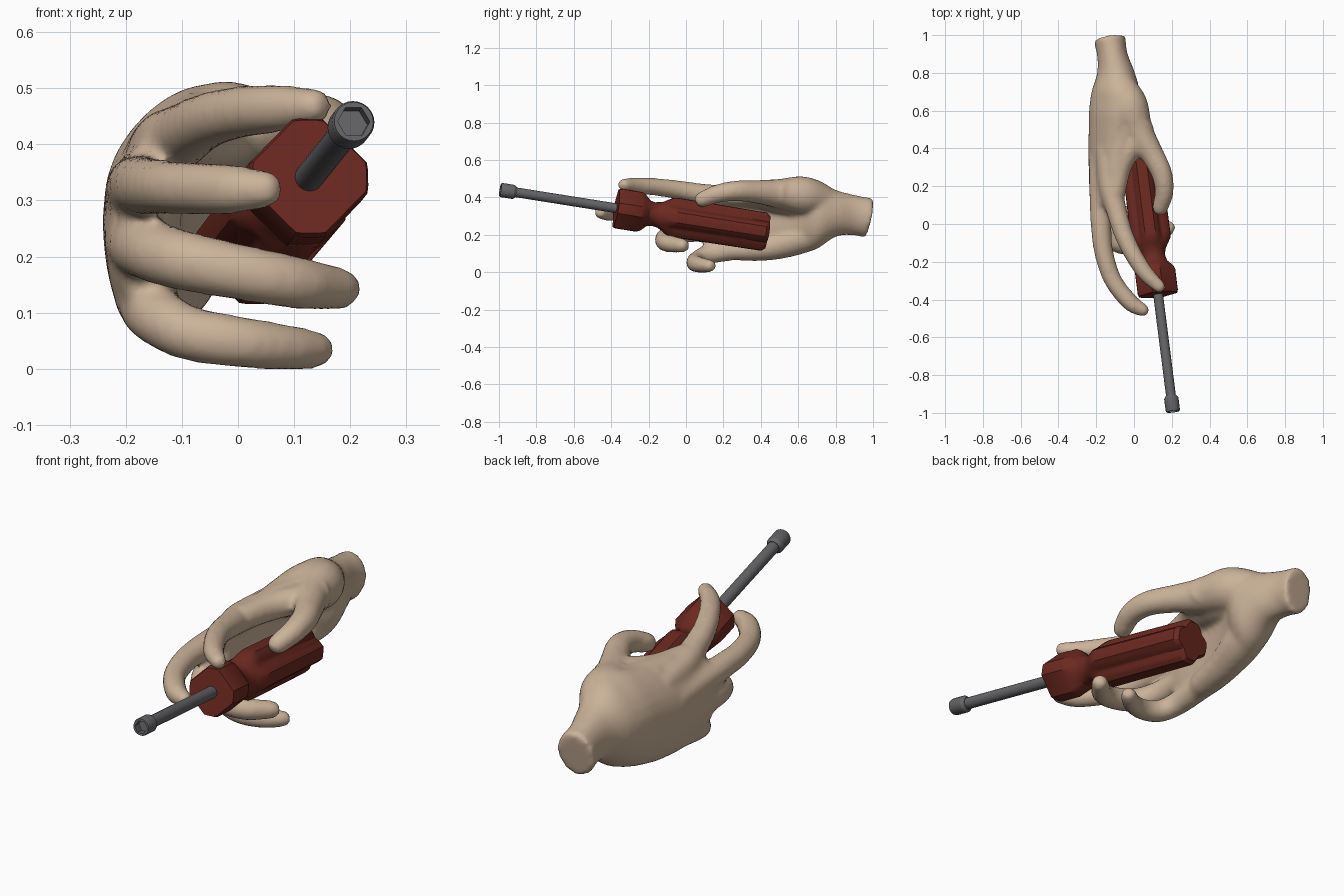
import bpy, bmesh, math
from mathutils import Vector, Matrix

if "Cube" in bpy.data.objects:
    bpy.data.objects.remove(bpy.data.objects["Cube"])


def material(name, rgb):
    m = bpy.data.materials.new(name)
    m.diffuse_color = (*rgb, 1)
    m.use_nodes = True
    m.node_tree.nodes["Principled BSDF"].inputs["Base Color"].default_value = m.diffuse_color
    return m


SKIN = material("skin", (0.60, 0.45, 0.32))
RED = material("red_plastic", (0.15, 0.022, 0.014))
STEEL = material("steel", (0.13, 0.13, 0.14))


def loft(bm, rings):
    """Bridge successive rings of points and cap both ends."""
    vs = [[bm.verts.new(p) for p in r] for r in rings]
    n = len(vs[0])
    for a, b in zip(vs, vs[1:]):
        for i in range(n):
            j = (i + 1) % n
            bm.faces.new((a[i], a[j], b[j], b[i]))
    bm.faces.new(vs[0][::-1])
    bm.faces.new(vs[-1])


def finish(bm, name, mat):
    bmesh.ops.recalc_face_normals(bm, faces=bm.faces)
    me = bpy.data.meshes.new(name)
    bm.to_mesh(me)
    bm.free()
    me.materials.append(mat)
    ob = bpy.data.objects.new(name, me)
    bpy.context.collection.objects.link(ob)
    return ob


def spline(keys, steps=5):
    """Catmull-Rom through tuples of any length."""
    k = [Vector(p) for p in keys]
    k = [2 * k[0] - k[1]] + k + [2 * k[-1] - k[-2]]
    out = []
    for a, b, c, d in zip(k, k[1:], k[2:], k[3:]):
        for s in range(steps):
            t = s / steps
            out.append(0.5 * (2 * b + (c - a) * t + (2 * a - 5 * b + 4 * c - d) * t ** 2
                              + (3 * b - a - 3 * c + d) * t ** 3))
    return out + [k[-2]]


def finger(bm, keys, n=16):
    """Tapering tube through (x, y, z, radius) keys with a rounded tip."""
    pts = spline(keys)
    rings = []

    def ring(c, d, r):
        side = d.cross(Vector((0, 0, 1))).normalized()
        up = side.cross(d).normalized()
        rings.append([c + (r + 0.003) * (math.cos(a) * side + math.sin(a) * up)
                      for a in (math.tau * i / n for i in range(n))])

    for i, p in enumerate(pts):
        d = (pts[min(i + 1, len(pts) - 1)] - pts[max(i - 1, 0)]).to_3d().normalized()
        ring(p.to_3d(), d, p[3])
    for f, s in ((0.6, 0.86), (1.0, 0.5)):
        ring(pts[-1].to_3d() + d * pts[-1][3] * f, d, pts[-1][3] * s)
    loft(bm, rings)


# hand: palm, thumb and fingers, fused by a remesh
bm = bmesh.new()
palm = spline([(0.985, -0.13, 0.29, 0.085, 0.105), (0.9, -0.115, 0.305, 0.08, 0.107),
               (0.8, -0.095, 0.315, 0.1, 0.126), (0.7, -0.1, 0.31, 0.125, 0.186),
               (0.6, -0.133, 0.3, 0.105, 0.206), (0.5, -0.152, 0.285, 0.088, 0.205),
               (0.35, -0.168, 0.265, 0.073, 0.2), (0.2, -0.17, 0.262, 0.066, 0.185),
               (0.1, -0.172, 0.27, 0.052, 0.155)])
rings = []
for y, cx, cz, rx, rz in palm:
    slant = max(0, (y - 0.8) / 0.2) * 0.22
    row = []
    for i in range(28):
        a = math.tau * i / 28
        x, z = rx * math.cos(a), rz * math.sin(a)
        arch = 1.6 * max(0, z) ** 2 * min(1, max(0, (0.85 - y) * 5))
        row.append((cx + x + arch, y - 0.02 * slant + slant * (z + 0.8 * x), cz + z))
    rings.append(row)
loft(bm, rings)
# thumb
finger(bm, [(-0.08, 0.76, 0.38, 0.07), (-0.03, 0.63, 0.41, 0.1), (0.02, 0.5, 0.42, 0.078),
            (0.09, 0.38, 0.43, 0.06), (0.146, 0.27, 0.435, 0.053), (0.16, 0.17, 0.42, 0.047),
            (0.14, 0.09, 0.39, 0.041)])
# web between thumb and index finger
finger(bm, [(-0.07, 0.62, 0.39, 0.1), (-0.06, 0.5, 0.4, 0.085), (-0.08, 0.38, 0.41, 0.068),
            (-0.1, 0.27, 0.41, 0.058)])
finger(bm, [(0.04, 0.54, 0.42, 0.07), (0.0, 0.43, 0.425, 0.058), (-0.07, 0.31, 0.415, 0.057),
            (-0.1, 0.16, 0.415, 0.052)])
finger(bm, [(0.1, 0.4, 0.43, 0.05), (0.03, 0.41, 0.425, 0.05), (-0.1, 0.4, 0.41, 0.06)])
# heel of the palm
finger(bm, [(-0.09, 0.76, 0.25, 0.06), (-0.11, 0.62, 0.185, 0.08), (-0.135, 0.46, 0.137, 0.07),
            (-0.15, 0.3, 0.12, 0.058)])
# index, middle, ring and little finger
finger(bm, [(-0.14, 0.4, 0.38, 0.06), (-0.125, 0.2, 0.4, 0.06), (-0.095, 0.08, 0.419, 0.053),
            (-0.06, -0.04, 0.44, 0.048), (-0.01, -0.15, 0.455, 0.045), (0.06, -0.26, 0.463, 0.041),
            (0.132, -0.33, 0.468, 0.032)])
finger(bm, [(-0.18, 0.35, 0.31, 0.056), (-0.178, 0.18, 0.32, 0.057), (-0.175, 0, 0.327, 0.052),
            (-0.16, -0.15, 0.326, 0.048), (-0.11, -0.3, 0.323, 0.045), (-0.02, -0.415, 0.32, 0.043),
            (0.045, -0.455, 0.32, 0.033)])
finger(bm, [(-0.18, 0.35, 0.23, 0.056), (-0.178, 0.18, 0.225, 0.057), (-0.165, 0.02, 0.215, 0.053),
            (-0.11, -0.085, 0.196, 0.052), (0, -0.117, 0.173, 0.048), (0.1, -0.095, 0.154, 0.045),
            (0.18, -0.02, 0.143, 0.036)])
finger(bm, [(-0.165, 0.4, 0.14, 0.055), (-0.16, 0.25, 0.12, 0.054), (-0.145, 0.12, 0.095, 0.05),
            (-0.09, 0.06, 0.064, 0.047), (0, 0.049, 0.048, 0.044), (0.08, 0.08, 0.039, 0.039),
            (0.135, 0.125, 0.034, 0.033)])
hand = finish(bm, "hand", SKIN)
rm = hand.modifiers.new("fuse", 'REMESH')
rm.mode = 'VOXEL'
rm.voxel_size = 0.012
rm.use_smooth_shade = True
sm = hand.modifiers.new("soften", 'SMOOTH')
sm.factor = 0.5
sm.iterations = 10

# tool axis: from the butt of the handle to the socket
axis = Vector((0.08, -0.63, 0.1))
FRAME = Matrix.Translation((0.025, 0.435, 0.214)) @ axis.to_track_quat('Z', 'Y').to_matrix().to_4x4()


def tool_part(name, mat, stations, n):
    """Loft of (distance along axis, radius function of angle)."""
    bm = bmesh.new()
    loft(bm, [[FRAME @ Vector((f(a) * math.cos(a), f(a) * math.sin(a), t))
               for a in (math.tau * i / n for i in range(n))] for t, f in stations])
    ob = finish(bm, name, mat)
    bpy.context.view_layer.objects.active = ob
    bpy.ops.object.select_all(action='DESELECT')
    ob.select_set(True)
    bpy.ops.object.shade_smooth_by_angle(angle=math.radians(30))


def circle(r):
    return lambda a: r


def octagon(r, groove=0):
    """Square with wide cut corners; optional groove along each cut."""
    def f(a):
        q = (a + math.pi / 4) % (math.pi / 2) - math.pi / 4
        d = a % (math.pi / 2) - math.pi / 4
        return min(r / math.cos(q), 0.88 * r / math.cos(d)) - groove * max(0, math.cos(4 * d)) ** 3
    return f


def hexagon(r):
    """Hexagon with corners at radius r."""
    return lambda a: r * math.cos(math.pi / 6) / math.cos(a % (math.pi / 3) - math.pi / 6)


# handle: grooved grip, round neck, flat-sided collar
tool_part("handle", RED,
          [(0, octagon(0.088, 0.006)), (0.02, octagon(0.103, 0.012)), (0.5, octagon(0.106, 0.012)),
           (0.53, octagon(0.102, 0.004)), (0.56, circle(0.084)), (0.59, circle(0.068)),
           (0.62, circle(0.063)), (0.65, circle(0.07)), (0.68, octagon(0.098)),
           (0.7, octagon(0.107)), (0.81, octagon(0.107)), (0.825, octagon(0.102))], 48)
# shaft
tool_part("shaft", STEEL, [(0.81, circle(0.026)), (1.4, circle(0.026))], 24)
# socket with a hexagonal recess
tool_part("socket", STEEL,
          [(1.37, circle(0.028)), (1.385, circle(0.038)), (1.45, circle(0.038)),
           (1.457, circle(0.035)), (1.457, hexagon(0.029)), (1.42, hexagon(0.029))], 24)
